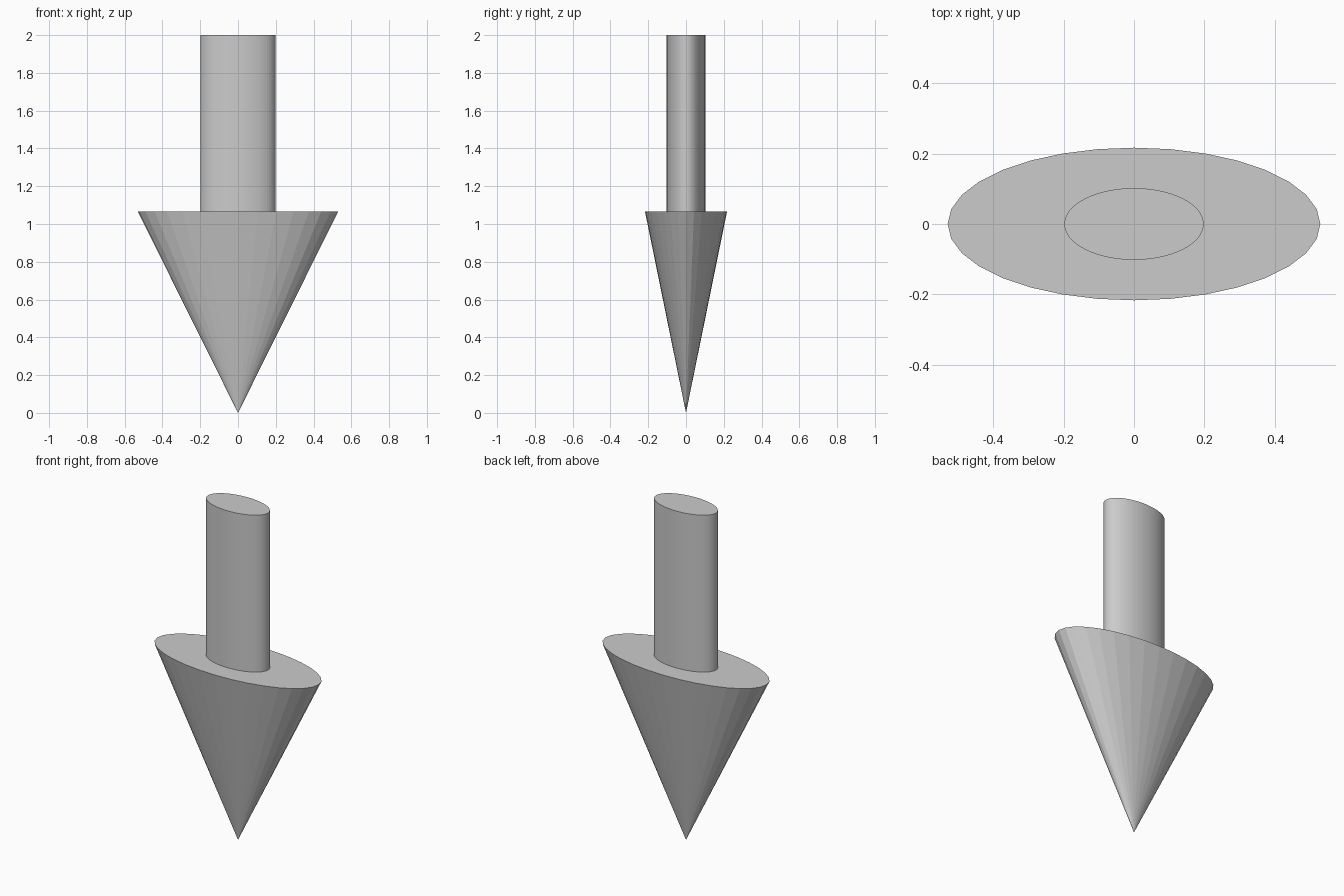
import bpy

cube = bpy.data.objects.get("Cube")
if cube:
    bpy.data.objects.remove(cube, do_unlink=True)

grey = bpy.data.materials.new("plain_grey")
grey.use_nodes = True
colour = (0.6, 0.6, 0.6, 1)
grey.diffuse_color = colour
grey.node_tree.nodes["Principled BSDF"].inputs["Base Color"].default_value = colour


def elliptic_part(name, sides, bottom, top, half_width, half_depth, z0, z1):
    """Flat-shaded cone or cylinder squashed to an ellipse, with a vertex on the x axis."""
    bpy.ops.mesh.primitive_cone_add(vertices=sides, radius1=bottom, radius2=top,
                                    depth=z1 - z0, location=(0, 0, (z0 + z1) / 2))
    part = bpy.context.object
    part.name = name
    part.scale = (half_width, half_depth, 1)
    bpy.ops.object.transform_apply(location=False, rotation=False, scale=True)
    part.data.materials.append(grey)
    return part


# Downward pointing head, then the shaft standing on it
HEAD_TOP = 1.065
elliptic_part("arrow_head", 32, 0, 1, 0.53, 0.217, 0, HEAD_TOP)
elliptic_part("arrow_shaft", 64, 1, 1, 0.198, 0.102, HEAD_TOP, 2)
